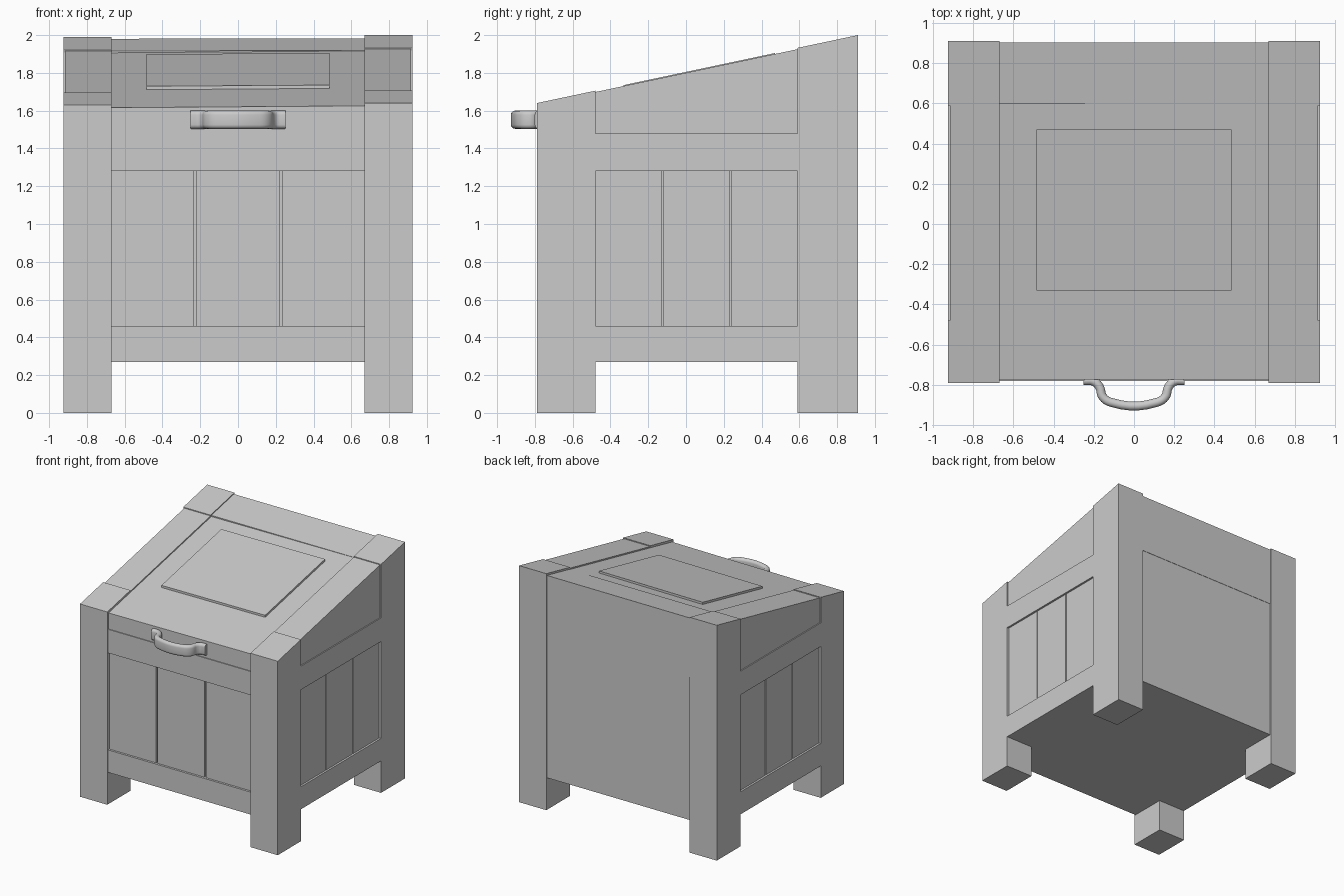
import bpy
import bmesh

cube = bpy.data.objects.get("Cube")
if cube:
    bpy.data.objects.remove(cube, do_unlink=True)

grey = bpy.data.materials.new("plain_grey")
grey.use_nodes = True
grey.diffuse_color = (0.6, 0.6, 0.6, 1)
grey.node_tree.nodes["Principled BSDF"].inputs["Base Color"].default_value = (0.6, 0.6, 0.6, 1)

LEG_X, OUT_X = 0.67, 0.925          # inner and outer faces of the legs
FRONT, LEG_F, LEG_B, BACK = -0.79, -0.48, 0.59, 0.91
FLOOR, PANEL_LOW, PANEL_TOP, LID = 0.27, 0.46, 1.28, 1.48


def roof(y):
    """Height of the sloping top at depth y."""
    return 1.64 + (y - FRONT) * 0.36 / 1.7


def block(name, xs, ys, z0, z1=None, drop=(0, 0)):
    """Box from z0 to z1; without z1 its top follows the slope, lowered by drop."""
    bm = bmesh.new()
    bmesh.ops.create_cube(bm, size=1)
    for v in bm.verts:
        right, back, up = (c > 0 for c in v.co)
        y = ys[back]
        if up:
            z = roof(y) - drop[right] if z1 is None else z1
        else:
            z = z0
        v.co = (xs[right], y, z)
    bmesh.ops.recalc_face_normals(bm, faces=bm.faces)
    mesh = bpy.data.meshes.new(name)
    bm.to_mesh(mesh)
    bm.free()
    mesh.materials.append(grey)
    obj = bpy.data.objects.new(name, mesh)
    bpy.context.collection.objects.link(obj)
    return obj


def planks(name, a, b, gap, place):
    """Three planks between a and b, put on a wall by the place function."""
    width = (b - a - 2 * gap) / 3
    for i in range(3):
        start = a + i * (width + gap)
        xs, ys = place(start, start + width)
        block(f"{name}_plank_{i + 1}", xs, ys, PANEL_LOW, PANEL_TOP)


# Inner body, closed underneath and at the back
block("body", (-0.895, 0.895), (-0.745, 0.9), FLOOR, None, (0.05, 0.05))

# Legs, side rails, side planks and side lid boards
for side, s, drop in (("left", 1, 0), ("right", -1, 0.01)):
    def span(inner, outer):
        return tuple(sorted((s * inner, s * outer)))

    leg = span(LEG_X, OUT_X)
    block(f"{side}_front_leg", leg, (FRONT, LEG_F), 0, None, (drop, drop))
    block(f"{side}_back_leg", leg, (LEG_B, BACK), 0, None, (drop, drop))
    rail = span(0.87, OUT_X)
    block(f"{side}_lower_rail", rail, (LEG_F, LEG_B), FLOOR, PANEL_LOW)
    block(f"{side}_upper_rail", rail, (LEG_F, LEG_B), PANEL_TOP, LID)
    planks(side, LEG_F, LEG_B, 0.008, lambda a, b: (span(0.87, 0.908), (a, b)))
    low = drop + 0.007
    block(f"{side}_lid_board", span(LEG_X, 0.916), (LEG_F, LEG_B), LID, None, (low, low))

# Front rails and planks
between = (-LEG_X, LEG_X)
block("front_lower_rail", between, (-0.78, -0.7), FLOOR, PANEL_LOW)
block("front_upper_rail", between, (-0.78, -0.7), PANEL_TOP, LID)
planks("front", -LEG_X, LEG_X, 0.014, lambda a, b: ((a, b), (-0.762, -0.7)))

# Sloping lid with its back board and raised panel
block("lid", between, (-0.773, 0.6), LID, None, (0.028, 0.018))
block("lid_back_board", between, (0.6, 0.903), LID, None, (0.018, 0.016))
block("lid_raised_panel", (-0.485, 0.485), (-0.33, 0.47), 1.6, None, (0.008, 0.002))

# Handle: a flattened rounded bar swept along a bracket path
half = [(0.25, -0.779), (0.2, -0.783), (0.172, -0.81), (0.155, -0.86), (0.11, -0.888)]
path = [(-x, y) for x, y in half] + half[::-1]
curve = bpy.data.curves.new("handle", "CURVE")
curve.dimensions = "3D"
curve.twist_mode = "Z_UP"
curve.extrude = 0.026
curve.bevel_depth = 0.022
curve.bevel_resolution = 3
curve.use_fill_caps = True
spline = curve.splines.new("BEZIER")
spline.resolution_u = 5
spline.bezier_points.add(len(path) - 1)
for point, (x, y) in zip(spline.bezier_points, path):
    point.co = (x, y, 1.552)
    point.handle_left_type = point.handle_right_type = "AUTO"
curve.materials.append(grey)
handle = bpy.data.objects.new("handle", curve)
bpy.context.collection.objects.link(handle)

# Turn the handle into a smooth mesh
bpy.ops.object.select_all(action="DESELECT")
handle.select_set(True)
bpy.context.view_layer.objects.active = handle
bpy.ops.object.convert(target="MESH")
bpy.ops.object.shade_smooth_by_angle()
